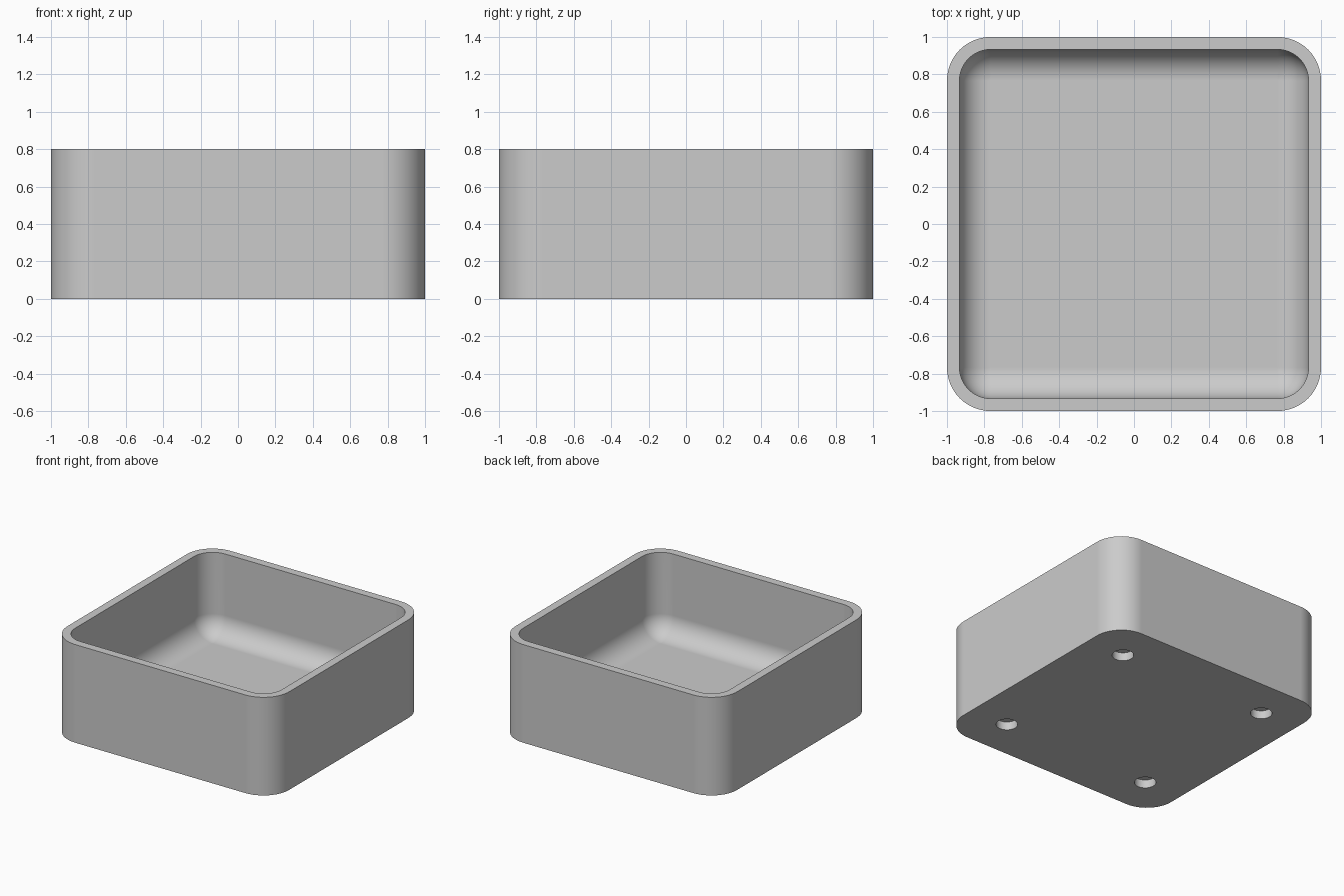
import bpy, bmesh
from math import sin, cos, pi, radians

cube = bpy.data.objects.get("Cube")
if cube:
    bpy.data.objects.remove(cube, do_unlink=True)

HEIGHT, WALL, FLOOR = 0.8, 0.067, 0.133
OUTER_R = 0.233
INNER_R = OUTER_R - WALL
STEPS = 12

grey = bpy.data.materials.new("plain grey")
grey.use_nodes = True
grey.diffuse_color = (0.6, 0.6, 0.6, 1)
grey.node_tree.nodes["Principled BSDF"].inputs["Base Color"].default_value = (0.6, 0.6, 0.6, 1)


def ring(bm, half, radius, z):
    """Rounded square loop of vertices."""
    verts = []
    for q, (sx, sy) in enumerate([(1, 1), (-1, 1), (-1, -1), (1, -1)]):
        for i in range(STEPS + 1):
            a = (q + i / STEPS) * pi / 2
            verts.append(bm.verts.new((sx * (half - radius) + radius * cos(a),
                                       sy * (half - radius) + radius * sin(a), z)))
    return verts


# Tray body: outer wall, rim, inner wall and rounded floor edge
bm = bmesh.new()
loops = [ring(bm, 1, OUTER_R, 0), ring(bm, 1, OUTER_R, HEIGHT),
         ring(bm, 1 - WALL, INNER_R, HEIGHT)]
for i in range(STEPS + 1):
    t = i / STEPS * pi / 2
    loops.append(ring(bm, 1 - WALL - INNER_R * (1 - cos(t)), INNER_R * cos(t),
                      FLOOR + INNER_R * (1 - sin(t))))
for a, b in zip(loops, loops[1:]):
    for i in range(len(a)):
        j = (i + 1) % len(a)
        bm.faces.new((a[i], a[j], b[j], b[i]))
bm.faces.new(loops[0][::-1])
bm.faces.new(loops[-1])
bmesh.ops.remove_doubles(bm, verts=bm.verts, dist=0.0001)
bmesh.ops.recalc_face_normals(bm, faces=bm.faces)
mesh = bpy.data.meshes.new("tray")
bm.to_mesh(mesh)
bm.free()
mesh.materials.append(grey)
tray = bpy.data.objects.new("tray", mesh)
bpy.context.collection.objects.link(tray)

# Four shallow round sockets in the underside
sockets = []
for x in (-0.667, 0.667):
    for y in (-0.667, 0.667):
        bpy.ops.mesh.primitive_cylinder_add(vertices=40, radius=0.08, depth=0.134, location=(x, y, 0))
        cutter = bpy.context.object
        cutter.name = "socket_cutter"
        cutter.hide_render = True
        cutter.data.materials.append(grey)
        sockets.append(cutter)

bpy.ops.object.select_all(action='DESELECT')
tray.select_set(True)
bpy.context.view_layer.objects.active = tray
for cutter in sockets:
    mod = tray.modifiers.new("socket", 'BOOLEAN')
    mod.operation, mod.solver, mod.object = 'DIFFERENCE', 'EXACT', cutter
    bpy.ops.object.modifier_apply(modifier=mod.name)
    bpy.data.objects.remove(cutter, do_unlink=True)

# Smooth rounded surfaces, crisp rim and flat walls
bpy.ops.object.shade_smooth_by_angle(angle=radians(30))
weighted = tray.modifiers.new("flat walls", 'WEIGHTED_NORMAL')
weighted.keep_sharp = True
